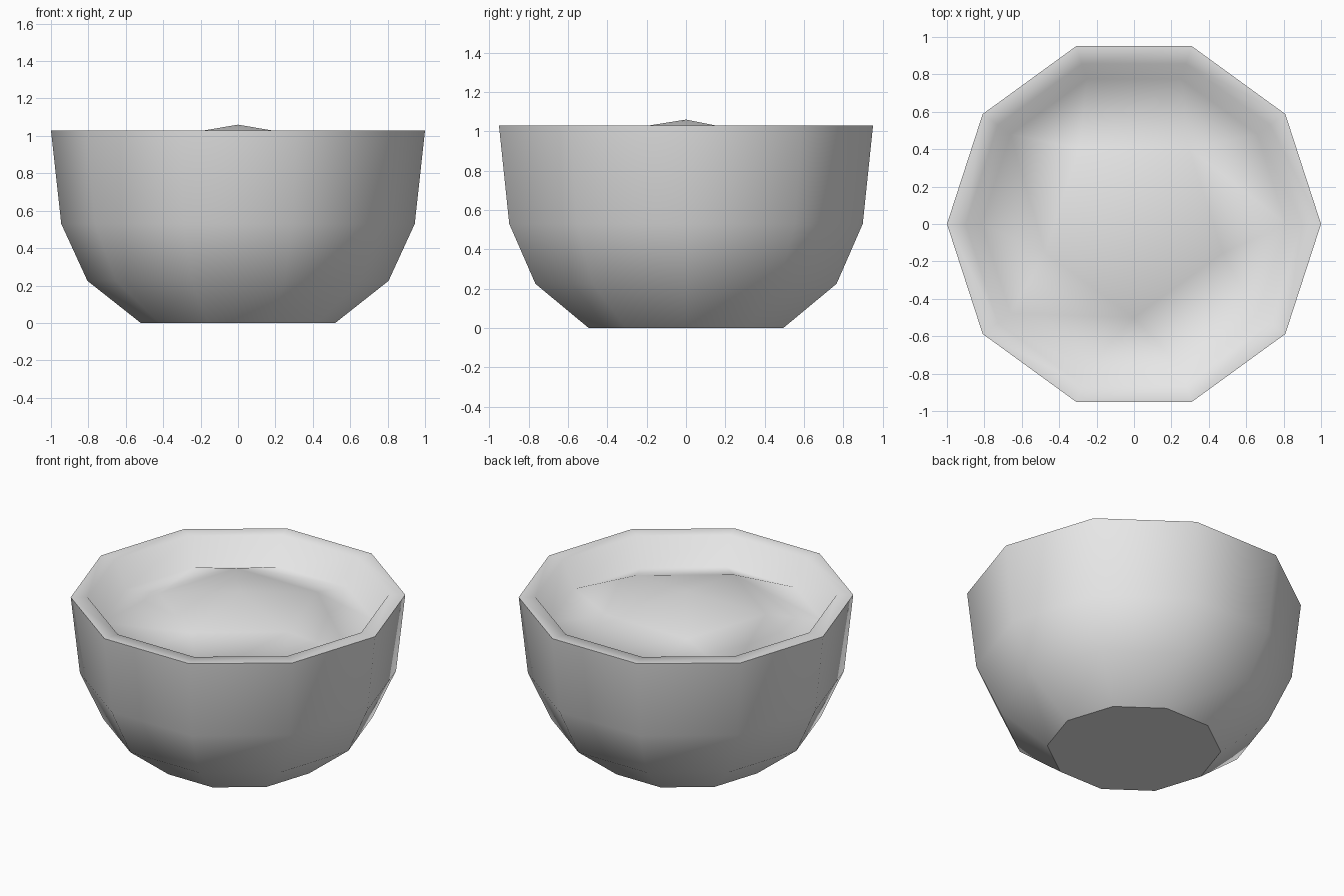
import bpy
import bmesh
from math import cos, sin, pi

cube = bpy.data.objects.get("Cube")
if cube:
    bpy.data.objects.remove(cube)

SIDES = 10
GREY = (0.8, 0.8, 0.8, 1.0)

mat = bpy.data.materials.new("plain grey")
mat.use_nodes = True
mat.diffuse_color = GREY
mat.node_tree.nodes["Principled BSDF"].inputs["Base Color"].default_value = GREY

bm = bmesh.new()


def ring(radius, z, count=SIDES, start=0.0):
    """Return a horizontal ring of vertices."""
    return [bm.verts.new((radius * cos(start + 2 * pi * i / count),
                          radius * sin(start + 2 * pi * i / count), z))
            for i in range(count)]


# Bowl: base, flared wall, flat rim, then down inside to the filling
profile = [(0.52, 0.0), (0.805, 0.225), (0.945, 0.53), (1.0, 1.03),
           (0.9, 1.03), (0.815, 0.86)]
rings = [ring(r, z) for r, z in profile]
for low, high in zip(rings, rings[1:]):
    for i in range(SIDES):
        j = (i + 1) % SIDES
        bm.faces.new((low[i], low[j], high[j], high[i]))
bm.faces.new(rings[0][::-1])

# Filling: five-sided heap whose shoulder points at every other wall
valley = rings[-1]
shoulder = ring(0.5, 0.98, 5, -pi / 10)
peak = bm.verts.new((0, 0, 1.06))
for k in range(5):
    a, b = shoulder[k], shoulder[(k + 1) % 5]
    before, near, after = (valley[(2 * k + n) % SIDES] for n in (-1, 0, 1))
    bm.faces.new((before, near, a))
    bm.faces.new((near, after, b, a))
    bm.faces.new((a, b, peak))

bmesh.ops.recalc_face_normals(bm, faces=bm.faces)

# Smooth shading, crisp only around the base and the outer rim
for face in bm.faces:
    face.smooth = True
for loop in (rings[0], rings[3]):
    for i in range(SIDES):
        bm.edges.get((loop[i], loop[(i + 1) % SIDES])).smooth = False

mesh = bpy.data.meshes.new("filled_bowl")
bm.to_mesh(mesh)
bm.free()
mesh.materials.append(mat)
bowl = bpy.data.objects.new("filled_bowl", mesh)
bpy.context.collection.objects.link(bowl)
